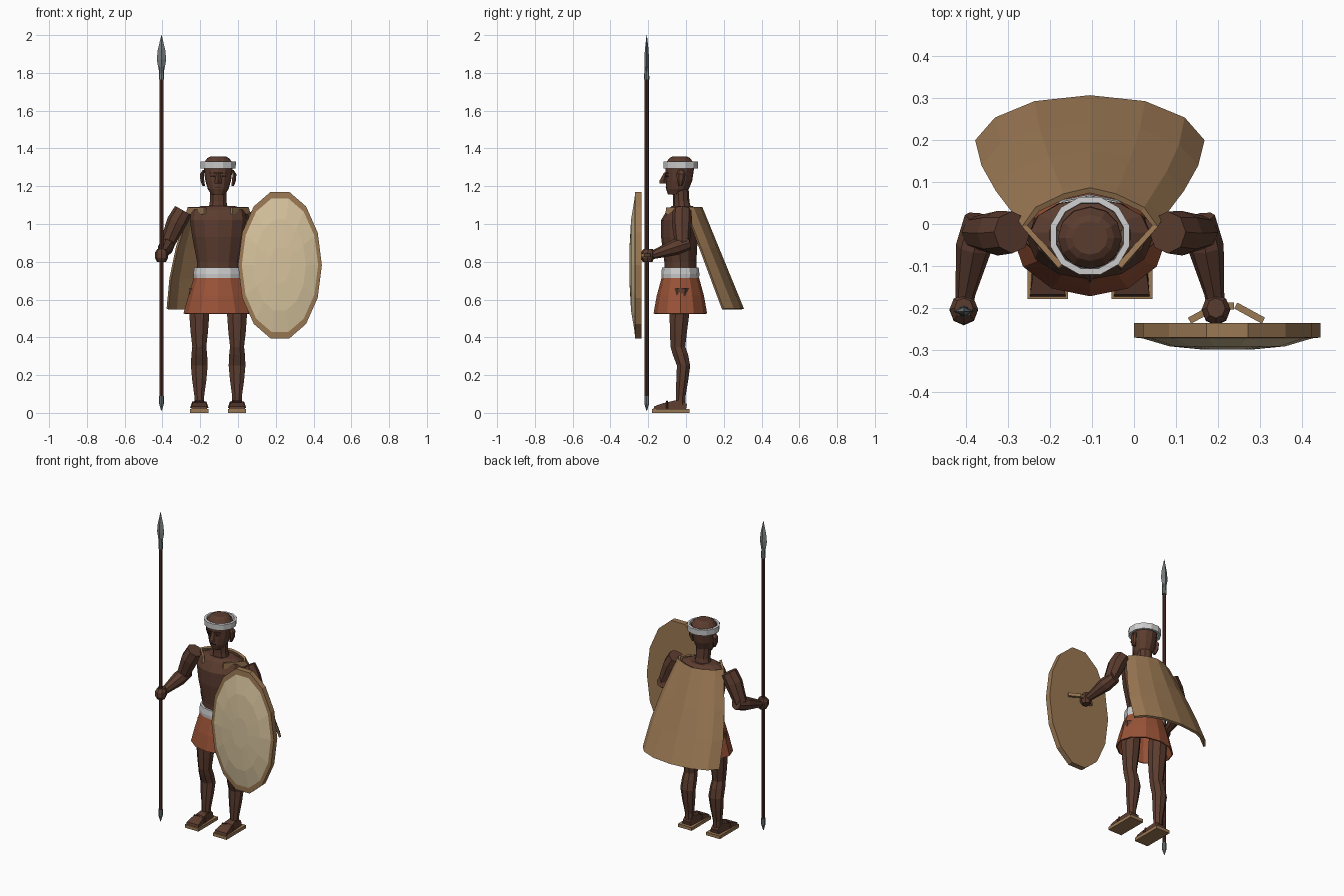
import bpy, bmesh, math
from mathutils import Vector, Matrix

if "Cube" in bpy.data.objects:
    bpy.data.objects.remove(bpy.data.objects["Cube"])

CX = -0.105  # body centre line


def material(name, rgb):
    m = bpy.data.materials.new(name)
    m.diffuse_color = (*rgb, 1)
    m.use_nodes = True
    m.node_tree.nodes["Principled BSDF"].inputs["Base Color"].default_value = m.diffuse_color
    return m


SKIN = material("dark_skin", (0.105, 0.045, 0.028))
TAN = material("tan_hide", (0.33, 0.19, 0.088))
CREAM = material("cream_hide", (0.68, 0.55, 0.34))
WHITE = material("white_cloth", (0.62, 0.62, 0.62))
RED = material("rust_cloth", (0.32, 0.085, 0.038))
WOOD = material("dark_wood", (0.085, 0.031, 0.02))
STEEL = material("grey_steel", (0.19, 0.21, 0.21))
DARK = material("near_black", (0.02, 0.012, 0.01))


def finish(bm, name, *mats):
    bmesh.ops.recalc_face_normals(bm, faces=bm.faces)
    me = bpy.data.meshes.new(name)
    bm.to_mesh(me)
    bm.free()
    ob = bpy.data.objects.new(name, me)
    bpy.context.collection.objects.link(ob)
    for m in mats:
        me.materials.append(m)
    return ob


def bridge(bm, rings, closed=True):
    for a, b in zip(rings, rings[1:]):
        for i in range(len(a) if closed else len(a) - 1):
            j = (i + 1) % len(a)
            bm.faces.new((a[i], a[j], b[j], b[i]))


def stack(name, mat, rings, n=10, x=CX, phase=0.0, cap=True):
    """Horizontal elliptical rings given as (dx, y, z, rx, ry)."""
    bm = bmesh.new()
    loops = []
    for dx, y, z, rx, ry in rings:
        loop = []
        for i in range(n):
            a = 2 * math.pi * (i + phase) / n - math.pi / 2
            loop.append(bm.verts.new((x + dx + rx * math.cos(a), y + ry * math.sin(a), z)))
        loops.append(loop)
    bridge(bm, loops)
    if cap:
        bm.faces.new(loops[0])
        bm.faces.new(loops[-1])
    return finish(bm, name, mat)


def limb(name, mat, pts, n=8):
    """Tube along a path of (x, y, z, radius), rings square to the path."""
    bm = bmesh.new()
    loops = []
    ps = [Vector(p[:3]) for p in pts]
    for i, p in enumerate(ps):
        t = ps[min(i + 1, len(ps) - 1)] - ps[max(i - 1, 0)]
        u = t.cross(Vector((1, 0, 0.01))).normalized()
        v = t.cross(u).normalized()
        loops.append([bm.verts.new(p + pts[i][3] * (u * math.cos(2 * math.pi * k / n)
                                                    + v * math.sin(2 * math.pi * k / n)))
                      for k in range(n)])
    bridge(bm, loops)
    bm.faces.new(loops[0])
    bm.faces.new(loops[-1])
    return finish(bm, name, mat)


def box(name, mat, centre, size, rot_z=0.0):
    bm = bmesh.new()
    bmesh.ops.create_cube(bm, size=1)
    bm.transform(Matrix.Translation(centre) @ Matrix.Rotation(rot_z, 4, 'Z')
                 @ Matrix.Diagonal((*size, 1)))
    return finish(bm, name, mat)


def solidify(ob, t, offset=0):
    mod = ob.modifiers.new("thickness", 'SOLIDIFY')
    mod.thickness, mod.offset = t, offset


# Torso, neck and head
stack("torso", SKIN, [(0, -.03, .72, .11, .085), (0, -.03, .80, .112, .085),
                      (0, -.035, .93, .137, .097), (0, -.035, 1.02, .15, .097),
                      (0, -.02, 1.075, .142, .08), (0, -.02, 1.095, .09, .055)], 12)
stack("neck", SKIN, [(0, -.02, 1.07, .056, .05), (0, -.025, 1.12, .046, .043),
                     (0, -.03, 1.2, .046, .043)], 10)
stack("head", SKIN, [(0, -.055, 1.155, .036, .04), (0, -.045, 1.185, .055, .06),
                     (0, -.037, 1.23, .068, .07), (0, -.033, 1.29, .076, .075),
                     (0, -.033, 1.325, .076, .073), (0, -.033, 1.348, .058, .055),
                     (0, -.033, 1.357, .042, .04)], 12)
band = stack("headband", WHITE, [(0, -.028, 1.293, .088, .086), (0, -.028, 1.33, .09, .088)],
             12, phase=.5, cap=False)
solidify(band, .015)

# Face
stack("nose", SKIN, [(0, -.115, 1.215, .02, .024), (0, -.118, 1.23, .018, .022),
                     (0, -.108, 1.272, .008, .008)], 4)
box("mouth", DARK, (CX, -.103, 1.192), (.034, .009, .005))
for s in (-1, 1):
    box("eye", DARK, (CX + s * .03, -.1, 1.253), (.022, .009, .009), s * .4)
    box("brow", WOOD, (CX + s * .03, -.102, 1.27), (.032, .009, .007), s * .4)
    stack("ear", SKIN, [(0, -.03, 1.2, .008, .01), (s * .008, -.028, 1.23, .012, .02),
                        (s * .01, -.026, 1.265, .012, .024), (0, -.028, 1.285, .008, .014)],
          6, x=CX + s * .076)

# Belt and skirt
belt = stack("belt", WHITE, [(0, -.03, .70, .128, .098), (0, -.03, .735, .132, .101),
                             (0, -.03, .77, .126, .097)], 12)
skirt = stack("skirt", RED, [(0, -.03, .525, .18, .138), (0, -.03, .62, .154, .121),
                             (0, -.03, .715, .125, .095)], 12, cap=False)
solidify(skirt, .008)

# Arms, legs, feet and sandals on both sides
for s in (-1, 1):
    def at(dx, y, z, r):
        return (CX + s * dx, y, z, r)
    limb("upper_arm", SKIN, [at(.185, -.02, 1.07, .05), at(.22, -.022, 1.01, .053),
                             at(.268, -.02, .9, .04), at(.275, -.022, .875, .028)])
    limb("forearm", SKIN, [at(.262, .015, .9, .036), at(.276, -.055, .878, .043),
                           at(.296, -.165, .84, .024), at(.298, -.185, .835, .022)])
    stack("hand", SKIN, [(0, -.203, .8, .024, .026), (0, -.205, .82, .034, .036),
                         (0, -.203, .85, .034, .036), (0, -.2, .868, .022, .024)],
          8, x=CX + s * .3)
    stack("leg", SKIN, [(0, -.025, .66, .055, .055), (0, -.035, .52, .057, .056),
                        (0, -.04, .43, .05, .049), (0, -.043, .35, .04, .042),
                        (0, -.03, .31, .045, .044), (0, -.013, .25, .048, .038),
                        (0, -.02, .17, .04, .034), (0, -.028, .09, .028, .028),
                        (0, -.028, .03, .028, .028)], 8, x=CX + s * .1, phase=.5)
    box("sandal_sole", TAN, (CX + s * .1, -.08, .01), (.097, .198, .02))
    # Foot: side profile pulled across its width
    bm = bmesh.new()
    prof = [(0, .02), (.005, .045), (-.02, .068), (-.06, .066), (-.125, .05), (-.168, .035), (-.172, .02)]
    cols = [[bm.verts.new((CX + s * .1 + k * (.03 + (.012 if y < -.08 else 0)
                                             - (.006 if z > .04 else 0)), y, z))
             for y, z in prof] for k in (-1, 1)]
    bridge(bm, cols)
    for c in cols:
        bm.faces.new(c)
    finish(bm, "foot", SKIN)
    # Strap over the toes
    limb("sandal_strap", WOOD, [at(.057, -.1, .025, .006), at(.066, -.1, .055, .006),
                                at(.1, -.1, .061, .006), at(.134, -.1, .055, .006),
                                at(.143, -.1, .025, .006)], 4)

# Cape: half outline per row, mirrored, then front shoulder flaps
half_top = [(-.155, -.005), (-.125, .035), (-.06, .066), (0, .08)]
half_hem = [(-.268, .195), (-.222, .248), (-.13, .286), (0, .30)]


def whole(h):
    return h + [(-x, y) for x, y in h[-2::-1]]


bm = bmesh.new()
rows = []
for t in (0, .07, .4, .7, 1):
    bulge = .02 * math.sin(math.pi * t)
    row = []
    for (ax, ay), (bx, by) in zip(whole(half_top), whole(half_hem)):
        x = ax + (bx - ax) * t
        row.append(bm.verts.new((CX + x * (1 + 4 * bulge / .8), ay + (by - ay) * t,
                                 1.087 + (.55 - 1.087) * t)))
    rows.append(row)
bridge(bm, rows, closed=False)
for i, s in ((0, -1), (-1, 1)):
    f0 = bm.verts.new((CX + s * .07, -.1, 1.087))
    f1 = bm.verts.new((CX + s * .07, -.105, 1.052))
    bm.faces.new((rows[0][i], f0, f1, rows[1][i]))
solidify(finish(bm, "cape", TAN), .014)

# Shield: tan back and rim, cream domed front
SX, SZ, N = .222, .782, 14
bm = bmesh.new()
rings = []
for k, y in ((1, -.235), (1, -.27), (.91, -.272), (.62, -.291), (.25, -.299)):
    rings.append([bm.verts.new((SX + .222 * k * math.cos(2 * math.pi * i / N), y,
                                SZ + .398 * k * math.sin(2 * math.pi * i / N)))
                  for i in range(N)])
bridge(bm, rings)
bm.faces.new(rings[0])
bm.faces.new(rings[-1])
for f in bm.faces:
    f.material_index = int(all(v.co.y < -.271 for v in f.verts))
finish(bm, "shield", TAN, CREAM)

# Shield grip behind the face
box("grip_bar", TAN, (.203, -.195, .835), (.07, .016, .02))
for s in (-1, 1):
    box("grip_end", TAN, (.22 + s * .055, -.212, .835), (.075, .016, .02), -s * .5)

# Spear: shaft, leaf blade with socket, pointed butt
SPX, SPY = -.405, -.208
stack("spear_shaft", WOOD, [(0, SPY, .07, .011, .011), (0, SPY, 1.79, .011, .011)], 8, x=SPX)
stack("spear_socket", STEEL, [(0, SPY, 1.765, .014, .014), (0, SPY, 1.83, .012, .012)], 8, x=SPX)
stack("spear_blade", STEEL, [(0, SPY, 1.79, .01, .01), (0, SPY, 1.87, .025, .012),
                             (0, SPY, 1.92, .02, .01), (0, SPY, 2.0, .001, .001)], 4, x=SPX)
stack("spear_butt", STEEL, [(0, SPY, .012, .002, .002), (0, SPY, .05, .013, .013),
                            (0, SPY, .09, .013, .013)], 8, x=SPX)
